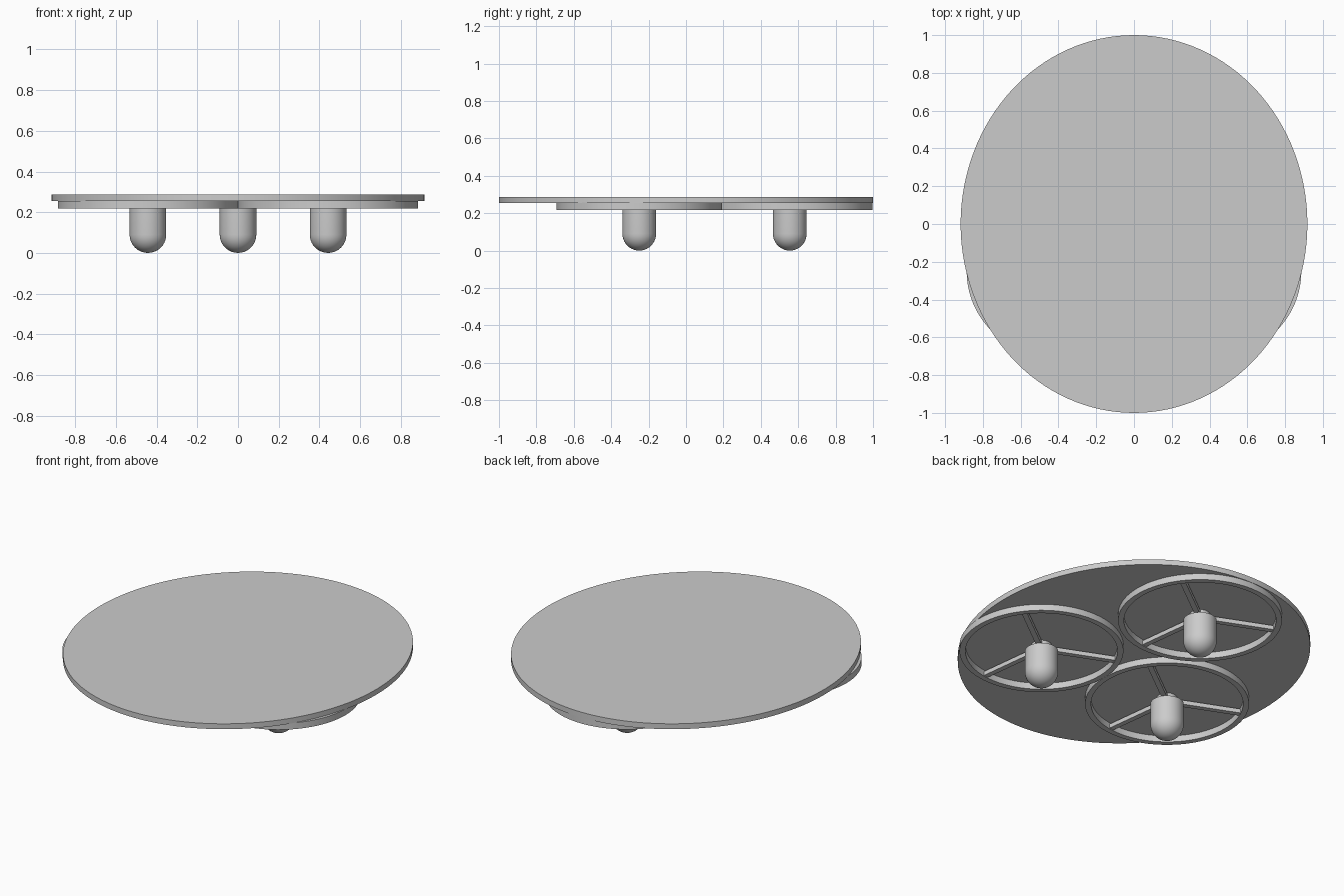
import bpy
import math

cube = bpy.data.objects.get("Cube")
if cube:
    bpy.data.objects.remove(cube)

grey = bpy.data.materials.new("plain_grey")
grey.use_nodes = True
COLOUR = (0.6, 0.6, 0.6, 1)
grey.diffuse_color = COLOUR
grey.node_tree.nodes["Principled BSDF"].inputs["Base Color"].default_value = COLOUR


def finish(name, loc):
    """Name, place, colour and shade the active object."""
    ob = bpy.context.object
    ob.name = name
    ob.location = loc
    ob.data.materials.clear()
    ob.data.materials.append(grey)
    bpy.ops.object.shade_smooth_by_angle(angle=math.radians(35))
    return ob


def lathe(name, profile, loc, steps=64, closed=False):
    """Spin a (radius, height) profile around the vertical axis."""
    n = len(profile)
    verts, faces = [], []
    for i in range(steps):
        a = 2 * math.pi * i / steps
        verts += [(r * math.cos(a), r * math.sin(a), z) for r, z in profile]
        j = (i + 1) % steps
        for k in range(n if closed else n - 1):
            m = (k + 1) % n
            faces.append((i * n + k, j * n + k, j * n + m, i * n + m))
    if not closed:
        faces.append([i * n for i in reversed(range(steps))])
        faces.append([i * n + n - 1 for i in range(steps)])
    mesh = bpy.data.meshes.new(name)
    mesh.from_pydata(verts, [], faces)
    mesh.validate()
    ob = bpy.data.objects.new(name, mesh)
    bpy.context.collection.objects.link(ob)
    bpy.ops.object.select_all(action='DESELECT')
    bpy.context.view_layer.objects.active = ob
    ob.select_set(True)
    return finish(name, loc)


# Oval top plate
plate = lathe("top_plate", [(1, 0.255), (1, 0.287)], (0, 0, 0), steps=128)
plate.scale.x = 0.918

# Three wheel-like supports, each with a ring, spokes, hub and round-ended foot
RING_R, WALL, FOOT_R = 0.443, 0.032, 0.09
LOW, HIGH = 0.218, 0.256
ring_profile = [(RING_R - WALL, LOW), (RING_R, LOW), (RING_R, HIGH), (RING_R - WALL, HIGH)]
foot_profile = [(FOOT_R * math.sin(t), FOOT_R * (1 - math.cos(t)))
                for t in (math.pi / 2 * (k + 0.1) / 10.1 for k in range(11))]
foot_profile.append((FOOT_R, LOW))

supports = {"left": (0.443, -0.25), "right": (-0.443, -0.25), "back": (0, 0.555)}
for side, (x, y) in supports.items():
    lathe(side + "_ring", ring_profile, (x, y, 0), steps=96, closed=True)
    lathe(side + "_foot", foot_profile, (x, y, 0), steps=48)
    lathe(side + "_hub", [(0.055, LOW - 0.01), (0.055, HIGH)], (x, y, 0), steps=32)
    for k in range(3):
        a = math.radians(37 + 120 * k)
        reach = RING_R - WALL / 2
        bpy.ops.mesh.primitive_cube_add(size=1)
        spoke = finish(f"{side}_spoke_{k + 1}",
                       (x + math.cos(a) * reach / 2, y + math.sin(a) * reach / 2, 0.235))
        spoke.scale = (reach, 0.03, 0.025)
        spoke.rotation_euler.z = a
